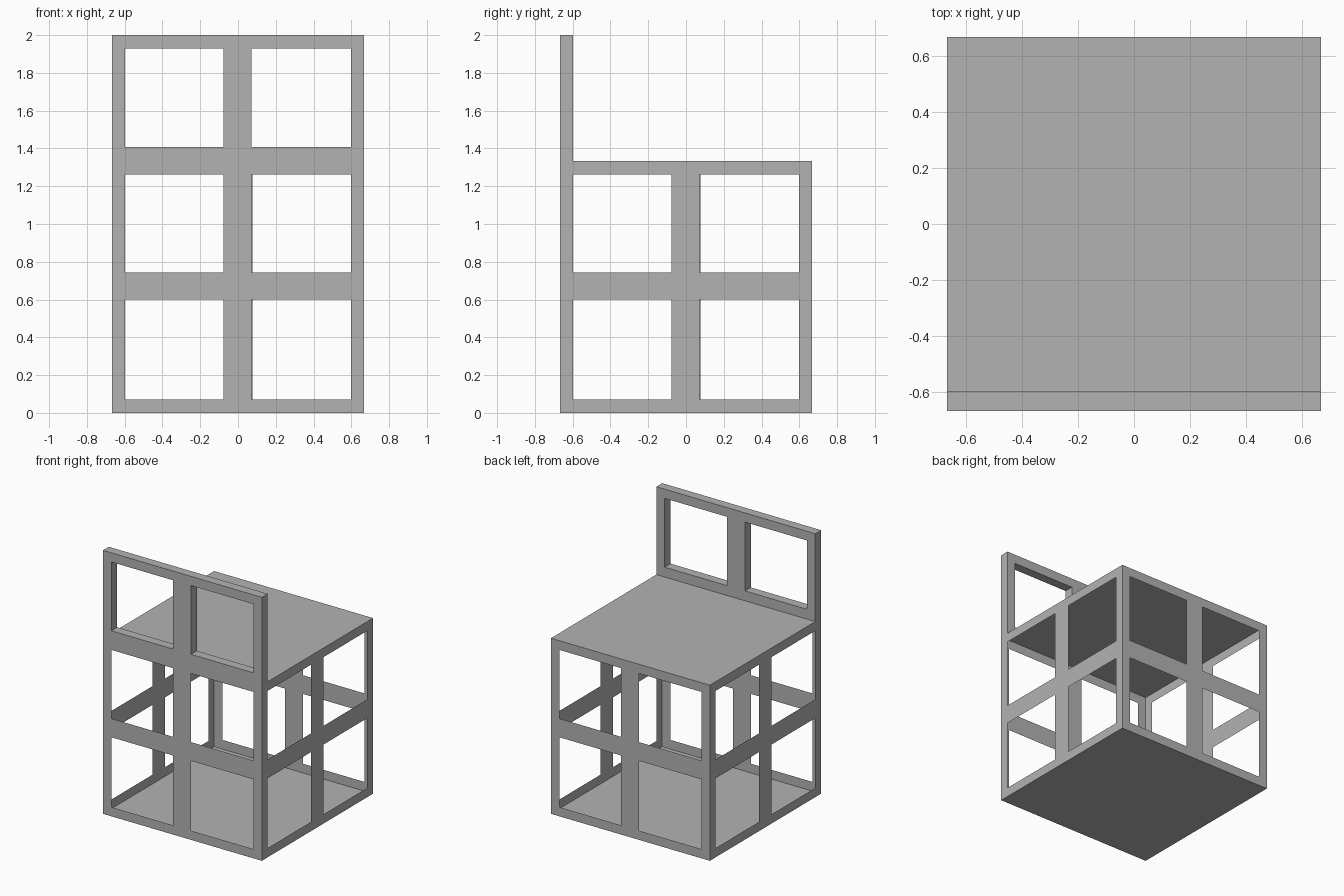
import bpy
import bmesh
from math import pi
from mathutils import Matrix

cube = bpy.data.objects.get("Cube")
if cube:
    bpy.data.objects.remove(cube)

HALF = 0.667      # half the width and depth
SEAT = 1.333      # seat height
TOP = 2.0         # backrest height
RAIL = 0.07       # frame thickness

grey = bpy.data.materials.new("plain grey")
grey.use_nodes = True
colour = (0.45, 0.45, 0.45, 1)
grey.diffuse_color = colour
grey.node_tree.nodes["Principled BSDF"].inputs["Base Color"].default_value = colour


def finish(name, bm):
    mesh = bpy.data.meshes.new(name)
    bm.to_mesh(mesh)
    bm.free()
    mesh.materials.append(grey)
    obj = bpy.data.objects.new(name, mesh)
    bpy.context.collection.objects.link(obj)
    return obj


def lattice(name, heights, angle=0):
    """Thin sheet facing -y with every odd cell open, turned about z."""
    across = [-HALF, -HALF + RAIL, -0.077, 0.072, HALF - RAIL, HALF]
    bm = bmesh.new()
    grid = [[bm.verts.new((x, -HALF, z)) for x in across] for z in heights]
    for r in range(len(heights) - 1):
        for c in range(len(across) - 1):
            if r % 2 and c % 2:
                continue
            bm.faces.new((grid[r][c], grid[r][c + 1],
                          grid[r + 1][c + 1], grid[r + 1][c]))
    bmesh.ops.rotate(bm, verts=bm.verts, cent=(0, 0, 0),
                     matrix=Matrix.Rotation(angle, 3, 'Z'))
    return finish(name, bm)


def sheet(name, y0, y1, z, up):
    """Flat horizontal sheet facing up or down."""
    bm = bmesh.new()
    corners = [(-HALF, y0), (HALF, y0), (HALF, y1), (-HALF, y1)]
    face = bm.faces.new([bm.verts.new((x, y, z)) for x, y in corners])
    if not up:
        face.normal_flip()
    return finish(name, bm)


# Four open walls under the seat
levels = [0, RAIL, 0.6, 0.742, SEAT - RAIL, SEAT]
for name, turn in (("front_frame", 0), ("left_frame", 1),
                   ("back_frame", 2), ("right_frame", 3)):
    lattice(name, levels, turn * pi / 2)

# Floor and seat
sheet("floor_panel", -HALF, HALF, 0, False)
sheet("seat", -HALF + RAIL, HALF, SEAT, True)

# Thick upright frame above the seat
backrest = lattice("backrest", [SEAT, SEAT + 0.075, TOP - RAIL, TOP])
solid = backrest.modifiers.new("thickness", 'SOLIDIFY')
solid.thickness = RAIL
solid.offset = -1
